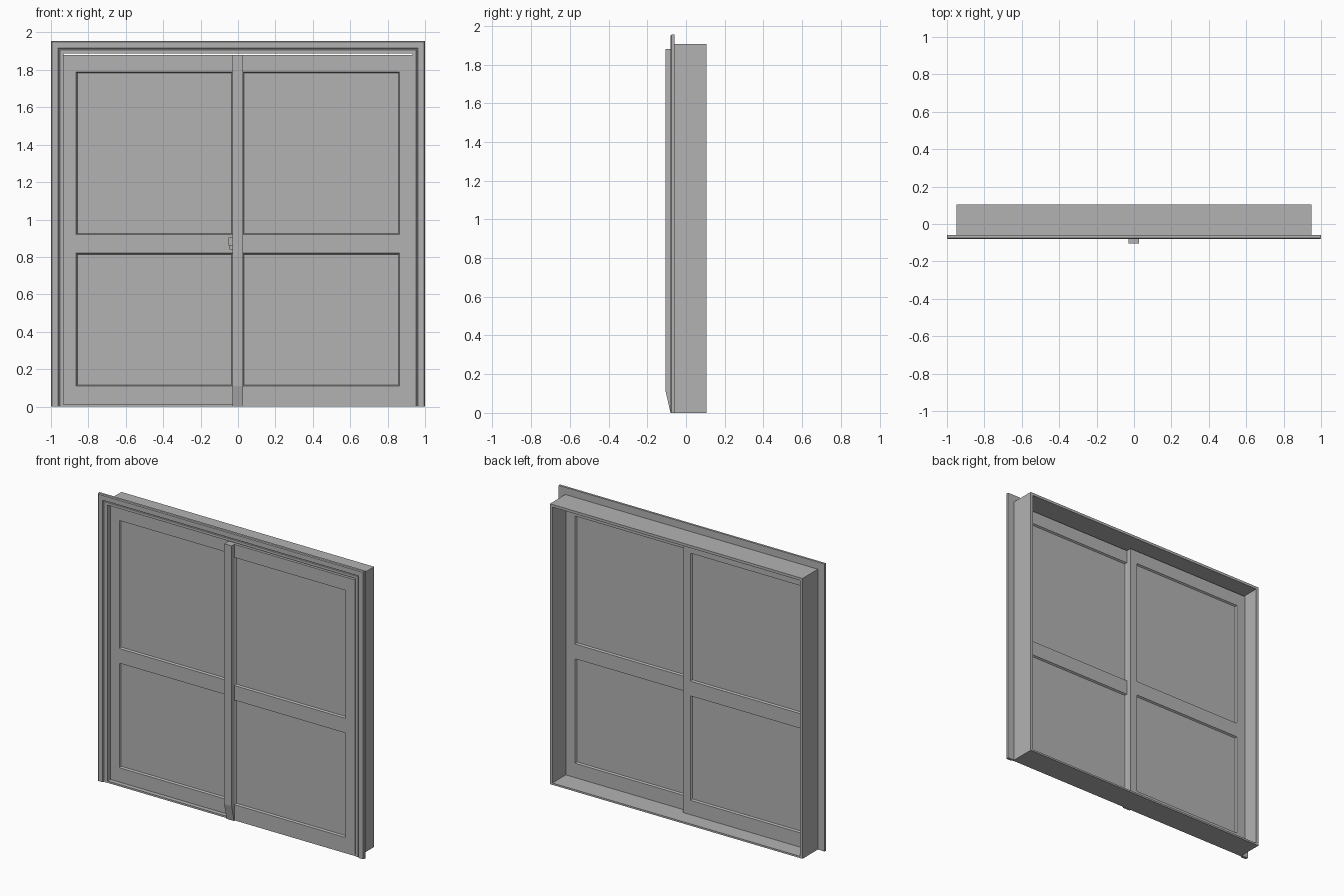
import bpy, bmesh

cube = bpy.data.objects.get("Cube")
if cube:
    bpy.data.objects.remove(cube, do_unlink=True)

grey = bpy.data.materials.new("plain_grey")
grey.use_nodes = True
COLOUR = (0.45, 0.45, 0.45, 1)
grey.diffuse_color = COLOUR
grey.node_tree.nodes["Principled BSDF"].inputs["Base Color"].default_value = COLOUR


def finish(name, bm):
    bmesh.ops.recalc_face_normals(bm, faces=bm.faces[:])
    mesh = bpy.data.meshes.new(name)
    bm.to_mesh(mesh)
    bm.free()
    mesh.materials.append(grey)
    obj = bpy.data.objects.new(name, mesh)
    bpy.context.collection.objects.link(obj)
    return obj


def add_box(bm, x0, x1, y0, y1, z0, z1):
    verts = bmesh.ops.create_cube(bm, size=1)["verts"]
    for v in verts:
        v.co.x = x1 if v.co.x > 0 else x0
        v.co.y = y1 if v.co.y > 0 else y0
        v.co.z = z1 if v.co.z > 0 else z0


def sweep(bm, path, profile, closed):
    """Mitred sweep: path gives (x, z, dx, dz), profile gives (offset, y)."""
    rings = [[bm.verts.new((x + dx * o, y, z + dz * o)) for o, y in profile]
             for x, z, dx, dz in path]
    n = len(profile)
    pairs = list(zip(rings, rings[1:]))
    if closed:
        pairs.append((rings[-1], rings[0]))
    else:
        bm.faces.new(rings[0])
        bm.faces.new(rings[-1])
    for a, b in pairs:
        for i in range(n):
            j = (i + 1) % n
            bm.faces.new((a[i], a[j], b[j], b[i]))


# Jamb, head and sill form one deep box frame
IN_X, IN_Z, SILL = 0.932, 1.888, 0.012
bm = bmesh.new()
rect = [(-IN_X, SILL, -1, -0.67), (IN_X, SILL, 1, -0.67),
        (IN_X, IN_Z, 1, 1), (-IN_X, IN_Z, -1, 1)]
sweep(bm, rect, [(0, -0.07), (0.018, -0.07), (0.018, 0.105), (0, 0.105)], True)
finish("door_frame", bm)

# Moulded casing round the sides and head
bm = bmesh.new()
path = [(-0.94, 0, -1, 0), (-0.94, 1.895, -1, 1), (0.94, 1.895, 1, 1), (0.94, 0, 1, 0)]
casing = [(0, -0.06), (0, -0.073), (0.012, -0.073), (0.015, -0.069), (0.019, -0.069),
          (0.022, -0.08), (0.055, -0.08), (0.06, -0.075), (0.06, -0.06)]
sweep(bm, path, casing, False)
finish("casing", bm)


# Sliding leaves: stiles, rails, bevelled beads and two recessed panels
def leaf(name, x0, x1, px0, px1, front, back):
    bm = bmesh.new()
    for a, b in ((x0, px0), (px1, x1)):
        add_box(bm, a, b, front, back, SILL, 1.88)
    for a, b in ((SILL, 0.11), (0.82, 0.92), (1.79, 1.88)):
        add_box(bm, px0, px1, front, back, a, b)
    for z0, z1 in ((0.11, 0.82), (0.92, 1.79)):
        path = [(px0, z0, 1, 1), (px1, z0, -1, 1), (px1, z1, -1, -1), (px0, z1, 1, -1)]
        bead = [(0, front + 0.002), (0.006, front + 0.011),
                (0.006, back - 0.011), (0, back - 0.002)]
        sweep(bm, path, bead, True)
        add_box(bm, px0, px1, front + 0.012, back - 0.012, z0, z1)
    finish(name, bm)


leaf("left_leaf", -0.03, 0.932, 0.026, 0.863, -0.075, -0.04)
leaf("right_leaf", -0.932, 0.026, -0.865, -0.03, -0.04, -0.005)

# Cover strip at the meeting stile, tapered at its foot
bm = bmesh.new()
outline = [(-0.075, 0), (-0.08, 0), (-0.105, 0.11), (-0.105, 1.88), (-0.075, 1.88)]
ends = [[bm.verts.new((x, y, z)) for y, z in outline] for x in (-0.03, 0.026)]
for end in ends:
    bm.faces.new(end)
for i in range(len(outline)):
    j = (i + 1) % len(outline)
    bm.faces.new((ends[0][i], ends[0][j], ends[1][j], ends[1][i]))
finish("cover_strip", bm)

# Small latch beside the strip
bm = bmesh.new()
add_box(bm, -0.045, -0.028, -0.055, -0.038, 0.84, 0.905)
add_box(bm, -0.052, -0.03, -0.065, -0.045, 0.86, 0.905)
finish("latch", bm)
